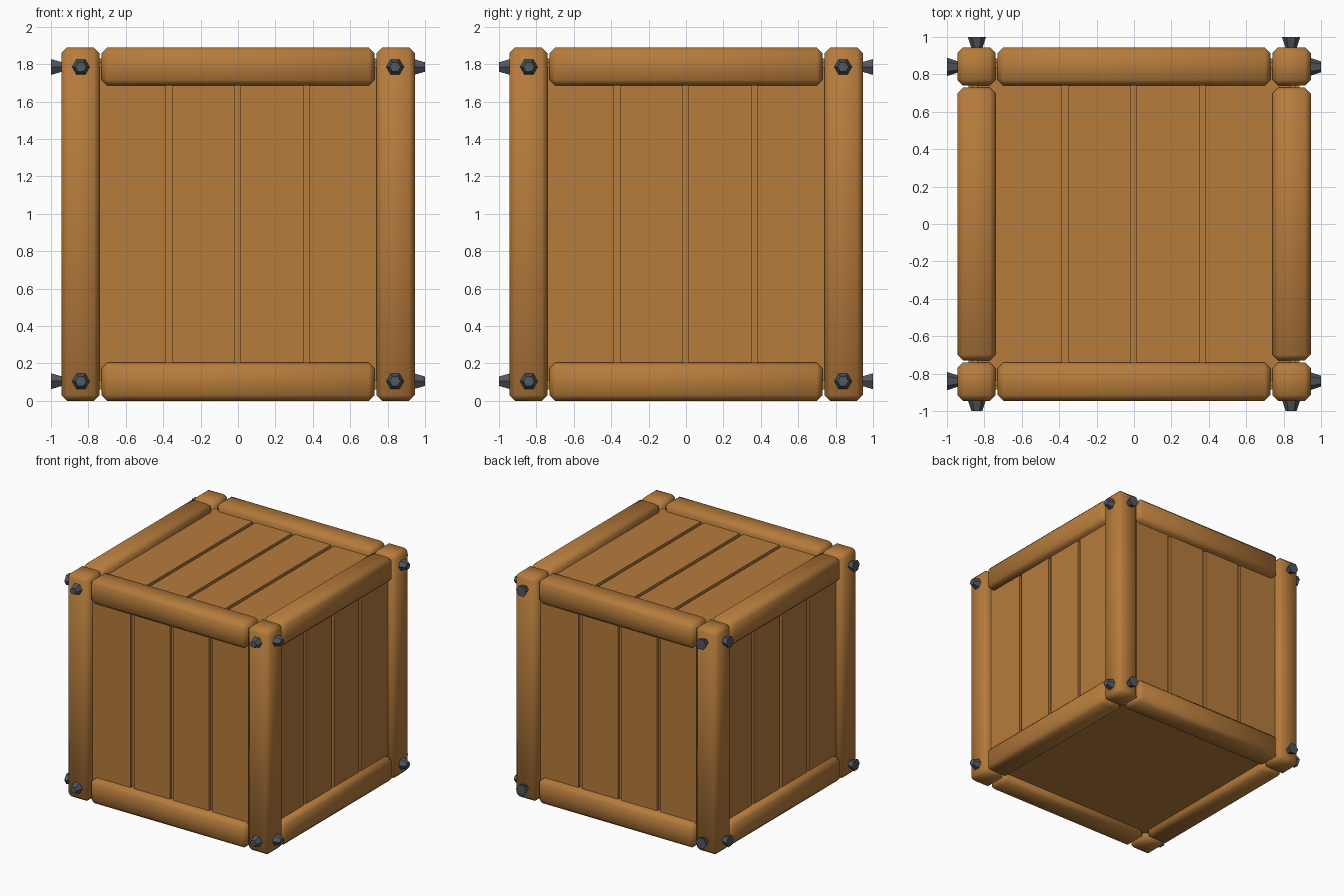
import bpy, bmesh, math
from mathutils import Matrix, Vector

if "Cube" in bpy.data.objects:
    bpy.data.objects.remove(bpy.data.objects["Cube"])

H = 0.945            # half size of the frame
W = 0.205            # beam thickness
C = H - W / 2        # beam centre line
PANEL = H - 0.06     # half size to the board faces
CORE = PANEL - 0.022  # half size to the groove floors
GROOVES = (-0.369, -0.001, 0.365)
MID = Vector((0, 0, H))


def material(name, rgb):
    m = bpy.data.materials.new(name)
    m.diffuse_color = (*rgb, 1)
    m.use_nodes = True
    m.node_tree.nodes["Principled BSDF"].inputs["Base Color"].default_value = m.diffuse_color
    return m


wood = material("wood", (0.47, 0.20, 0.045))
iron = material("iron", (0.085, 0.095, 0.115))


def finish(bm, name, mat, smooth=False):
    me = bpy.data.meshes.new(name)
    bmesh.ops.recalc_face_normals(bm, faces=bm.faces)
    bm.to_mesh(me)
    bm.free()
    me.materials.append(mat)
    for p in me.polygons:
        p.use_smooth = smooth
    ob = bpy.data.objects.new(name, me)
    bpy.context.collection.objects.link(ob)
    return ob


def box(name, centre, size, bevel=0.0, rot=Matrix()):
    bm = bmesh.new()
    bmesh.ops.create_cube(bm, size=1)
    bmesh.ops.scale(bm, vec=size, verts=bm.verts)
    if bevel:
        bmesh.ops.bevel(bm, geom=bm.edges[:], offset=bevel, segments=1,
                        affect='EDGES', profile=0.5)
    bmesh.ops.transform(bm, matrix=Matrix.Translation(MID) @ rot
                        @ Matrix.Translation(Vector(centre)), verts=bm.verts)
    return finish(bm, name, wood, bool(bevel))


# Inner core, whose faces are the groove floors and the plain underside
box("core", (0, 0, (CORE - PANEL) / 2), (2 * CORE, 2 * CORE, CORE + PANEL))

# Boards on the four sides and the top
edges = [-0.84] + [g + s * 0.015 for g in GROOVES for s in (-1, 1)] + [0.84]
turns = [("front", Matrix()), ("back", Matrix.Rotation(math.pi, 4, 'Z')),
         ("right", Matrix.Rotation(math.pi / 2, 4, 'Z')),
         ("left", Matrix.Rotation(-math.pi / 2, 4, 'Z')),
         ("top", Matrix.Rotation(-math.pi / 2, 4, 'X'))]
for side, rot in turns:
    for a, b in zip(edges[::2], edges[1::2]):
        box(side + "_board", ((a + b) / 2, -(PANEL + CORE - 0.02) / 2, 0),
            (b - a, PANEL - CORE + 0.02, 1.68), 0, rot)

# Corner posts and the rails between them
for sx in (-1, 1):
    for sy in (-1, 1):
        box("corner_post", (sx * C, sy * C, 0), (W, W, 2 * H), 0.031)
        box("cross_rail", (sx * C, 0, sy * C), (W, 1.46, W), 0.031)
        box("long_rail", (0, sx * C, sy * C), (1.46, W, W), 0.031)

# Hexagonal bolts; those on the back and left flare outwards
for side, rot in turns[:4]:
    r_in, r_out = (0.049, 0.029) if side in ("front", "right") else (0.029, 0.049)
    for sx in (-1, 1):
        for sz in (-1, 1):
            bm = bmesh.new()
            bmesh.ops.create_cone(bm, cap_ends=True, segments=6, radius1=r_in,
                                  radius2=r_out, depth=0.06)
            turn = Matrix.Rotation(math.pi / 2, 4, 'X') @ Matrix.Rotation(math.pi / 6, 4, 'Z')
            place = Matrix.Translation((sx * 0.84, -0.97, sz * 0.84))
            bmesh.ops.transform(bm, matrix=Matrix.Translation(MID) @ rot @ place @ turn,
                                verts=bm.verts)
            finish(bm, side + "_bolt", iron)
